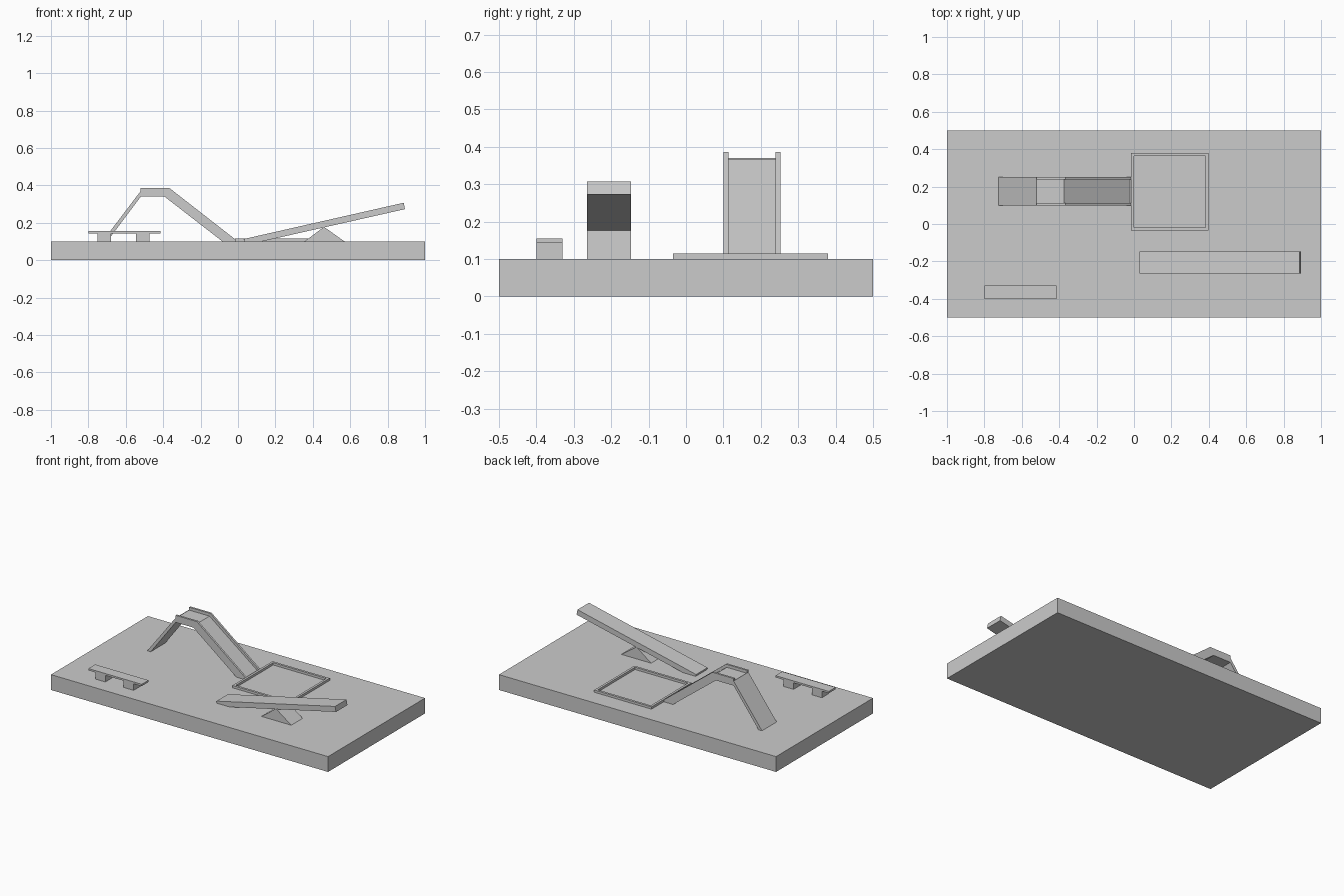
import bpy, bmesh
from mathutils import Vector

cube = bpy.data.objects.get("Cube")
if cube:
    bpy.data.objects.remove(cube, do_unlink=True)

grey = bpy.data.materials.new("plain grey")
grey.use_nodes = True
grey.diffuse_color = (0.6, 0.6, 0.6, 1)
grey.node_tree.nodes["Principled BSDF"].inputs["Base Color"].default_value = (0.6, 0.6, 0.6, 1)


def extrude(name, profile, y0, y1):
    """Extrude an x-z outline from y0 to y1."""
    bm = bmesh.new()
    face = bm.faces.new([bm.verts.new((x, y0, z)) for x, z in profile])
    side = bmesh.ops.extrude_face_region(bm, geom=[face])["geom"]
    moved = [v for v in side if isinstance(v, bmesh.types.BMVert)]
    bmesh.ops.translate(bm, vec=Vector((0, y1 - y0, 0)), verts=moved)
    bmesh.ops.recalc_face_normals(bm, faces=bm.faces)
    mesh = bpy.data.meshes.new(name)
    bm.to_mesh(mesh)
    bm.free()
    mesh.materials.append(grey)
    obj = bpy.data.objects.new(name, mesh)
    bpy.context.scene.collection.objects.link(obj)
    return obj


def box(name, x0, x1, y0, y1, z0, z1):
    return extrude(name, [(x0, z0), (x1, z0), (x1, z1), (x0, z1)], y0, y1)


GROUND = 0.1
box("ground_slab", -1, 1, -0.5, 0.5, 0, GROUND)

# Bench
for side, x in (("right", -0.75), ("left", -0.545)):
    box(f"bench_{side}_leg", x, x + 0.072, -0.4, -0.33, GROUND, 0.143)
box("bench_seat", -0.8, -0.415, -0.4, -0.33, 0.143, 0.155)

# Seesaw: tilted plank over a wedge
extrude("seesaw_plank", [(0.03, 0.113), (0.038, 0.08), (0.893, 0.273), (0.886, 0.307)], -0.265, -0.147)
extrude("seesaw_pivot", [(0.355, GROUND), (0.57, GROUND), (0.46, 0.178)], -0.265, -0.147)

# Slide: climbing board, bed with platform, and two rails
S0, S1, RAIL = 0.1, 0.252, 0.013
extrude("slide_climbing_board", [(-0.725, GROUND), (-0.7, GROUND), (-0.52, 0.34), (-0.52, 0.37)], S0, S1)
under = [(-0.083, GROUND), (-0.393, 0.34), (-0.52, 0.34)]
extrude("slide_bed", under + [(-0.52, 0.367), (-0.373, 0.367), (-0.022, GROUND)], S0 + RAIL, S1 - RAIL)
for side, y in (("front", S0), ("back", S1 - RAIL)):
    extrude(f"slide_{side}_rail", under + [(-0.52, 0.386), (-0.367, 0.386), (0, GROUND)], y, y + RAIL)

# Sandbox border
X0, X1, Y0, Y1, T, TOP = -0.016, 0.397, -0.035, 0.379, 0.015, 0.115
for side, y in (("front", Y0), ("back", Y1 - T)):
    box(f"sandbox_{side}_border", X0, X1, y, y + T, GROUND, TOP)
for side, x in (("right", X0), ("left", X1 - T)):
    box(f"sandbox_{side}_border", x, x + T, Y0 + T, Y1 - T, GROUND, TOP)
